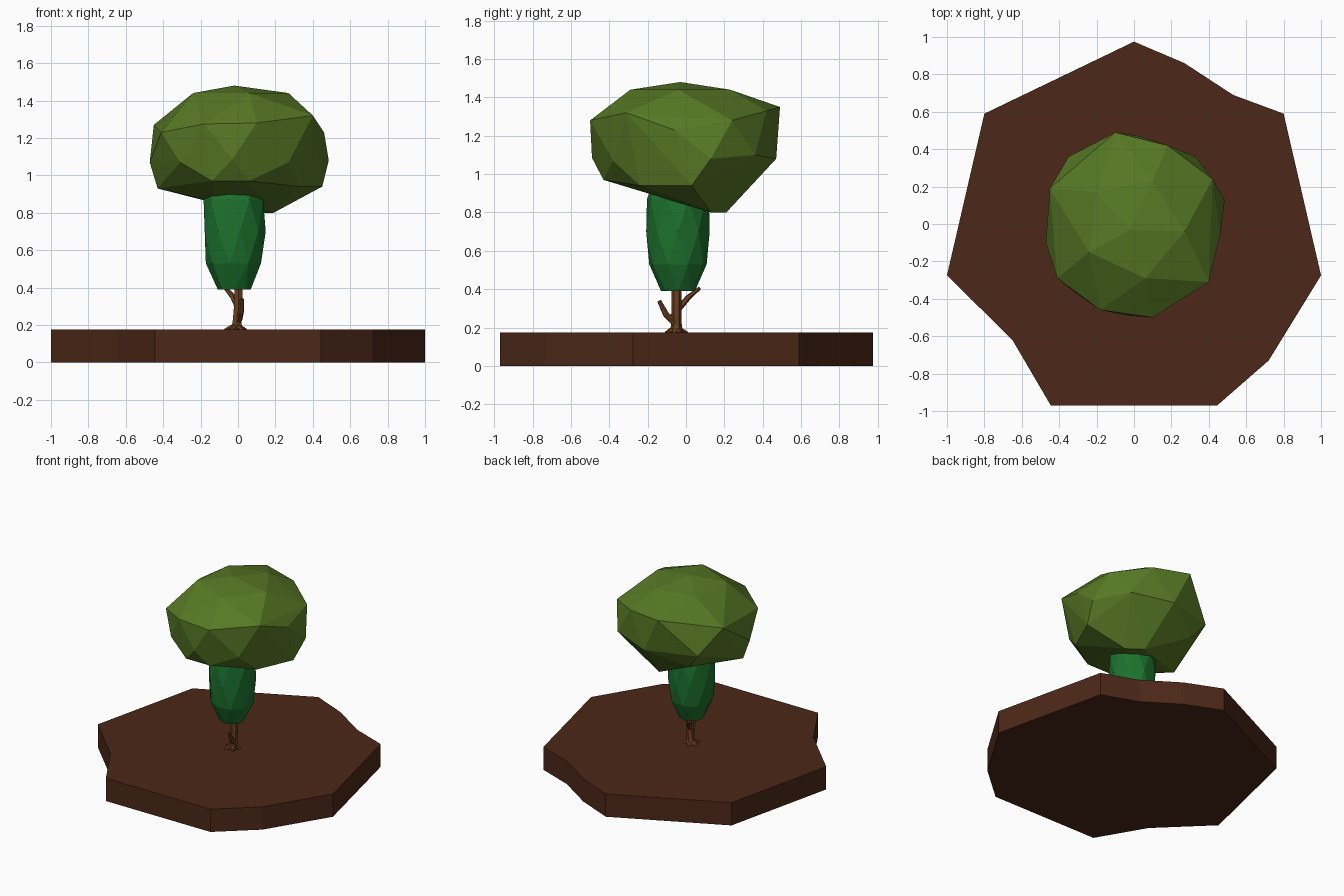
import bpy, bmesh
from math import sin, cos, pi

if "Cube" in bpy.data.objects:
    bpy.data.objects.remove(bpy.data.objects["Cube"])


def material(name, rgb):
    m = bpy.data.materials.new(name)
    m.diffuse_color = (*rgb, 1)
    m.use_nodes = True
    m.node_tree.nodes["Principled BSDF"].inputs["Base Color"].default_value = m.diffuse_color
    return m


SOIL = material("soil", (0.072, 0.021, 0.009))
BARK = material("bark", (0.15, 0.05, 0.015))
LEAF = material("leaf", (0.095, 0.19, 0.018))
DEEP_LEAF = material("deep_leaf", (0.012, 0.17, 0.027))


def finish(name, bm, mat):
    bmesh.ops.recalc_face_normals(bm, faces=bm.faces)
    me = bpy.data.meshes.new(name)
    bm.to_mesh(me)
    bm.free()
    me.materials.append(mat)
    ob = bpy.data.objects.new(name, me)
    bpy.context.collection.objects.link(ob)
    return ob


def hull(name, points, mat):
    bm = bmesh.new()
    for p in points:
        bm.verts.new(p)
    res = bmesh.ops.convex_hull(bm, input=bm.verts)
    loose = [v for v in bm.verts if not v.link_faces]
    bmesh.ops.delete(bm, geom=loose, context='VERTS')
    return finish(name, bm, mat)


def limb(name, path):
    # tapered six-sided branch; path entries are x, y, z, radius
    cu = bpy.data.curves.new(name, 'CURVE')
    cu.dimensions = '3D'
    cu.bevel_depth = 1
    cu.bevel_resolution = 1
    cu.use_fill_caps = True
    sp = cu.splines.new('POLY')
    sp.points.add(len(path) - 1)
    for pt, (x, y, z, r) in zip(sp.points, path):
        pt.co = (x, y, z, 1)
        pt.radius = r
    sp.use_smooth = False
    cu.materials.append(BARK)
    ob = bpy.data.objects.new(name, cu)
    bpy.context.collection.objects.link(ob)
    bpy.ops.object.select_all(action='DESELECT')
    ob.select_set(True)
    bpy.context.view_layer.objects.active = ob
    bpy.ops.object.convert(target='MESH')


# ground slab
outline = [(0, .975), (.27, .86), (.53, .69), (.8, .59), (1, -.275), (.72, -.73),
           (.445, -.97), (-.445, -.97), (-.65, -.62), (-1, -.275), (-.8, .59)]
bm = bmesh.new()
face = bm.faces.new([bm.verts.new((x, y, 0)) for x, y in outline])
ext = bmesh.ops.extrude_face_region(bm, geom=[face], use_keep_orig=True)
for v in ext["geom"]:
    if isinstance(v, bmesh.types.BMVert):
        v.co.z = 0.175
finish("ground_slab", bm, SOIL)

# trunk and branches
limb("trunk", [(-.01, -.05, .16, .042), (-.005, -.05, .21, .028),
               (.003, -.05, .32, .026), (.0, -.05, .5, .024)])
limb("front_branch", [(.005, -.06, .225, .018), (.015, -.105, .27, .017), (.02, -.14, .34, .011)])
limb("back_branch", [(.0, -.045, .29, .016), (-.03, .01, .355, .015), (-.075, .07, .405, .009)])

# surface roots
for i in range(5):
    a = 2 * pi * i / 5 + 0.4
    limb(f"root_{i + 1}", [(-.012, -.053, .195, .018),
                           (-.012 + .035 * cos(a), -.053 + .035 * sin(a), .182, .014),
                           (-.012 + .062 * cos(a), -.053 + .062 * sin(a), .172, .007)])

# lower foliage: staggered rings of a stretched faceted ball
lower = []
for i, (z, r, n) in enumerate([(.39, .088, 8), (.53, .152, 9), (.70, .168, 9),
                               (.87, .164, 9), (1.0, .11, 8), (1.06, .03, 5)]):
    for k in range(n):
        a = 2 * pi * (k + .5 * (i % 2)) / n
        lower.append((-.02 + r * cos(a), -.042 + r * sin(a), z))
hull("lower_foliage", lower, DEEP_LEAF)

# crown: irregular faceted ball
crown = [
    (-.02, -.03, 1.48),
    (.27, -.04, 1.44), (.06, -.29, 1.44), (-.24, -.15, 1.44), (-.2, .17, 1.44), (.1, .23, 1.44),
    (.4, -.31, 1.32), (.1, -.5, 1.28), (-.18, -.46, 1.275), (-.41, -.29, 1.23),
    (-.45, .19, 1.27), (-.1, .49, 1.35), (.18, .42, 1.33), (.42, .24, 1.28), (.46, -.06, 1.23),
    (.485, .13, 1.08), (.27, -.38, 1.07), (-.03, -.49, 1.085), (-.31, -.37, 1.07),
    (-.472, -.1, 1.07), (-.35, .36, 1.09), (.03, .47, 1.08), (.33, .36, 1.1),
    (.45, .03, .94), (.33, -.24, .94), (.06, -.43, .97), (-.14, -.43, .97), (-.43, -.08, .93),
    (-.25, .32, .97), (-.12, -.05, .86), (.19, .13, .80), (.08, .21, .80)]
hull("crown", crown, LEAF)
